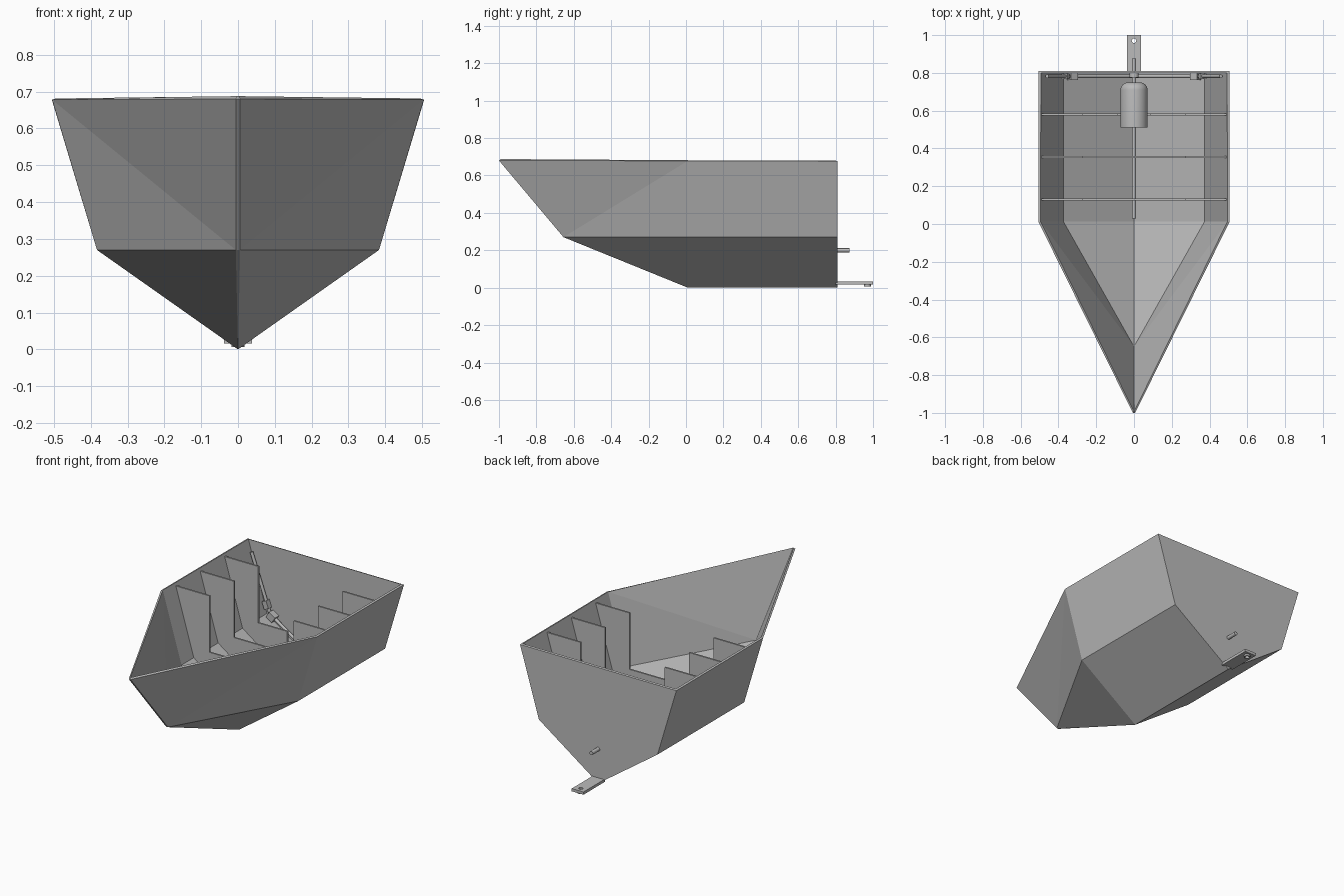
import bpy, bmesh, math
from mathutils import Vector

if "Cube" in bpy.data.objects:
    bpy.data.objects.remove(bpy.data.objects["Cube"], do_unlink=True)

grey = bpy.data.materials.new("plate_grey")
grey.use_nodes = True
COLOUR = (0.5, 0.5, 0.5, 1)
grey.diffuse_color = COLOUR
grey.node_tree.nodes["Principled BSDF"].inputs["Base Color"].default_value = COLOUR


def finish(name, bm):
    bmesh.ops.recalc_face_normals(bm, faces=bm.faces)
    mesh = bpy.data.meshes.new(name)
    bm.to_mesh(mesh)
    bm.free()
    obj = bpy.data.objects.new(name, mesh)
    mesh.materials.append(grey)
    bpy.context.collection.objects.link(obj)
    return obj


def smooth(obj):
    bpy.ops.object.select_all(action='DESELECT')
    obj.select_set(True)
    bpy.context.view_layer.objects.active = obj
    bpy.ops.object.shade_smooth_by_angle(angle=math.radians(40))


def box(name, centre, size, tilt=0):
    bm = bmesh.new()
    bmesh.ops.create_cube(bm, size=1)
    for v in bm.verts:
        v.co = Vector(a * b for a, b in zip(v.co, size))
    obj = finish(name, bm)
    obj.location = centre
    obj.rotation_euler.y = tilt
    return obj


def lathe(name, start, end, profile, sides=24):
    """Revolve (distance, radius) pairs around the line from start to end."""
    start, axis = Vector(start), Vector(end) - Vector(start)
    turn = axis.to_track_quat('Z', 'Y')
    bm = bmesh.new()
    rings = []
    for d, r in profile:
        rings.append([bm.verts.new(start + turn @ Vector((
            r * math.cos(math.tau * i / sides), r * math.sin(math.tau * i / sides), d)))
            for i in range(sides)])
    for a, b in zip(rings, rings[1:]):
        for i in range(sides):
            j = (i + 1) % sides
            bm.faces.new((a[i], a[j], b[j], b[i]))
    bm.faces.new(rings[0])
    bm.faces.new(rings[-1])
    obj = finish(name, bm)
    smooth(obj)
    return obj


def rod(name, start, end, radius):
    length = (Vector(end) - Vector(start)).length
    return lathe(name, start, end, [(0, radius), (length, radius)])


# Hull: thin folded plates, open on top
MID, STERN = 0.01, 0.81
bm = bmesh.new()
keel_mid, keel_stern = (bm.verts.new((0, y, 0)) for y in (MID, STERN))
halves = []
for s in (-1, 1):
    half = {"chine": bm.verts.new((s * 0.383, MID, 0.27)),
            "chine_stern": bm.verts.new((s * 0.383, STERN, 0.27)),
            "sheer": bm.verts.new((s * 0.505, MID, 0.678)),
            "sheer_stern": bm.verts.new((s * 0.505, STERN, 0.676)),
            "bow": bm.verts.new((s * 0.006, -0.655, 0.27)),
            "bow_top": bm.verts.new((s * 0.006, -1, 0.68))}
    halves.append(half)
    for names in (("chine", "chine_stern", "sheer_stern", "sheer"),
                  ("chine", "sheer", "bow"), ("sheer", "bow_top", "bow")):
        bm.faces.new([half[n] for n in names])
    bm.faces.new((keel_mid, keel_stern, half["chine_stern"], half["chine"]))
    bm.faces.new((keel_mid, half["chine"], half["bow"]))
L, R = halves
bm.faces.new((L["bow"], R["bow"], R["bow_top"], L["bow_top"]))
bm.faces.new((keel_mid, R["bow"], L["bow"]))
bm.faces.new((keel_stern, L["chine_stern"], L["sheer_stern"],
              R["sheer_stern"], R["chine_stern"]))
hull = finish("hull", bm)
# Make sure the plates thicken inwards
transom = max(hull.data.polygons, key=lambda p: p.center.y)
if transom.normal.y < 0:
    hull.data.flip_normals()
shell = hull.modifiers.new("plate_thickness", 'SOLIDIFY')
shell.thickness = 0.011
shell.offset = -1
shell.use_even_offset = True


# Cross frames: tall side webs joined by a low floor
def frame(name, y, notch):
    half = [(0.375, 0.272), (0.493, 0.664), (0.272, 0.664), (0.272, 0.335)]
    if notch:
        half += [(0.085, 0.335), (0.085, 0.12)]
    outline = [(0, 0.012)] + half + [(-x, z) for x, z in reversed(half)]
    bm = bmesh.new()
    face = bm.faces.new([bm.verts.new((x, y - 0.005, z)) for x, z in outline])
    new = bmesh.ops.extrude_face_region(bm, geom=[face])["geom"]
    bmesh.ops.translate(bm, vec=(0, 0.01, 0),
                        verts=[v for v in new if isinstance(v, bmesh.types.BMVert)])
    return finish(name, bm)


for label, y in (("front", 0.13), ("middle", 0.355), ("rear", 0.58)):
    frame(label + "_frame", y, label == "rear")

# Motor with a rounded rear end, and its shafts
AXIS = 0.2
dome = [(0.2 + 0.04 * math.sin(a), 0.03 + 0.042 * math.cos(a))
        for a in (math.pi / 2 * i / 6 for i in range(7))]
lathe("motor", (0, 0.51, AXIS), (0, 0.75, AXIS), [(0, 0.072)] + dome, 32)
rod("forward_shaft", (0, 0.03, AXIS), (0, 0.51, AXIS), 0.01)
rod("drive_shaft", (0, 0.75, AXIS), (0, 0.875, AXIS), 0.011)
rod("shaft_collar", (0, 0.775, AXIS), (0, 0.8, AXIS), 0.025)

# Linkage rods along the inside of the transom
for s, side in ((-1, "right"), (1, "left")):
    y = 0.782
    rod(side + "_upper_rod", (s * 0.46, y, 0.62), (s * 0.34, y, 0.29), 0.009)
    rod(side + "_lower_rod", (s * 0.34, y, 0.29), (0, y, 0.07), 0.009)
    box(side + "_upper_clevis", (s * 0.362, y, 0.34), (0.03, 0.03, 0.045), s * 0.35)
    box(side + "_lower_clevis", (s * 0.325, y, 0.28), (0.045, 0.04, 0.04), s * -0.57)

# Rear heel plate with a pivot hole
plate = box("heel_plate", (0, 0.9, 0.024), (0.076, 0.2, 0.016))
bush = rod("pivot_bush", (0, 0.97, 0.006), (0, 0.97, 0.028), 0.018)
cutter = rod("pivot_cutter", (0, 0.97, -0.05), (0, 0.97, 0.1), 0.012)
cutter.hide_render = True
cutter.hide_viewport = True
for obj in (plate, bush):
    cut = obj.modifiers.new("pivot_hole", 'BOOLEAN')
    cut.operation = 'DIFFERENCE'
    cut.object = cutter
